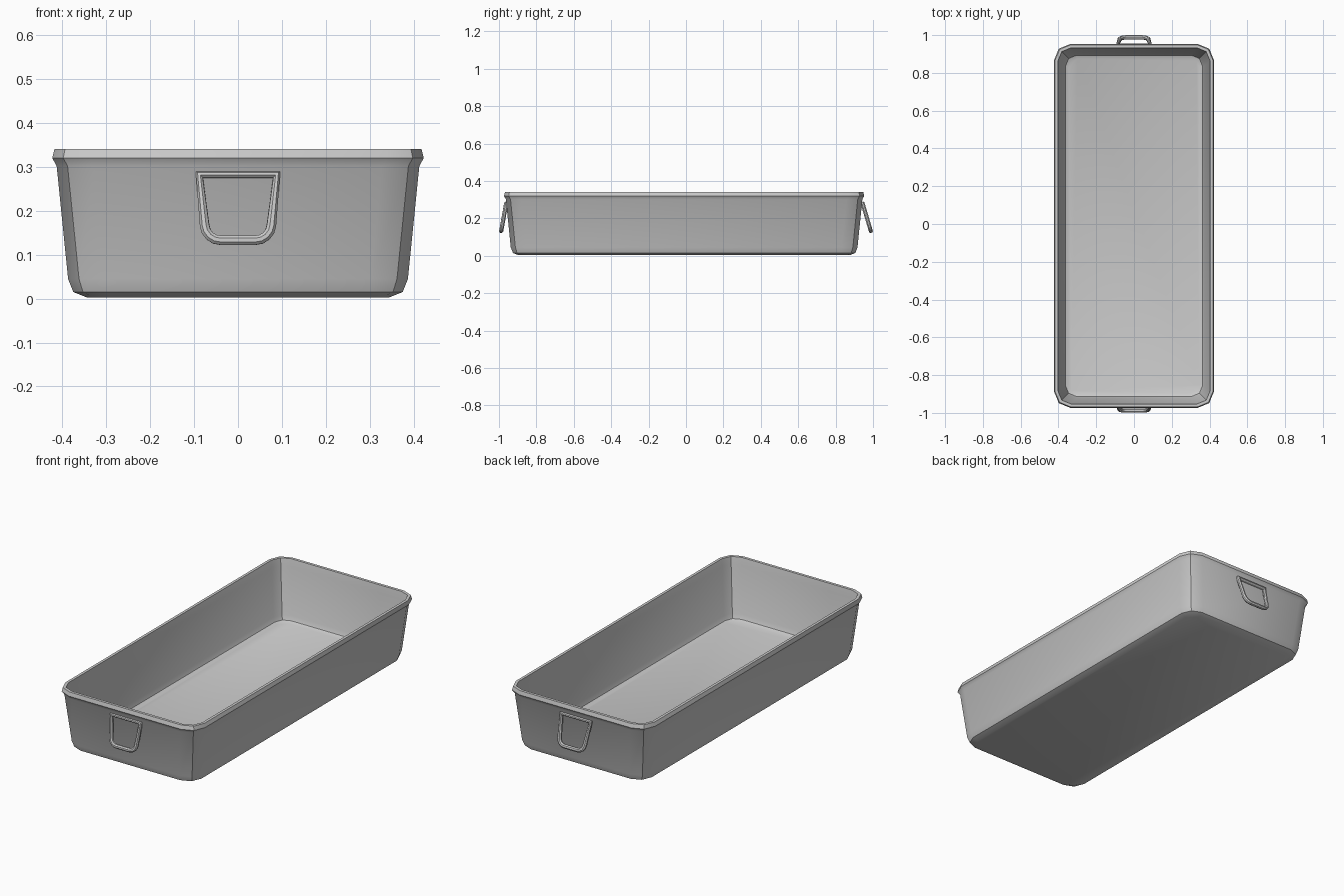
import bpy, bmesh, math

if "Cube" in bpy.data.objects:
    bpy.data.objects.remove(bpy.data.objects["Cube"])

YC = -0.01     # tray is a touch off centre, since the two handles hang differently
EXTRA = 0.54   # half length minus half width


def ring(half, r, z):
    """Rounded rectangle with two-segment corners."""
    pts = []
    hx, hy = half, half + EXTRA
    for i, (sx, sy) in enumerate([(1, 1), (-1, 1), (-1, -1), (1, -1)]):
        for k in range(3):
            a = math.radians(90 * i + 45 * k)
            pts.append((sx * (hx - r) + r * math.cos(a),
                        YC + sy * (hy - r) + r * math.sin(a), z))
    return pts


def smooth(ob):
    bpy.ops.object.select_all(action='DESELECT')
    ob.select_set(True)
    bpy.context.view_layer.objects.active = ob
    bpy.ops.object.shade_smooth_by_angle(angle=math.radians(30))


# Tray body: outside from base to lip, then down the inside to the floor
profile = [
    (0.345, 0.050, 0.003), (0.375, 0.075, 0.015), (0.387, 0.085, 0.045),
    (0.413, 0.085, 0.302), (0.423, 0.085, 0.320), (0.418, 0.082, 0.341),
    (0.403, 0.070, 0.341), (0.397, 0.068, 0.302),
    (0.372, 0.066, 0.050), (0.363, 0.058, 0.026), (0.345, 0.045, 0.018),
]
bm = bmesh.new()
rings = [[bm.verts.new(p) for p in ring(*row)] for row in profile]
for a, b in zip(rings, rings[1:]):
    n = len(a)
    for i in range(n):
        bm.faces.new((a[i], a[(i + 1) % n], b[(i + 1) % n], b[i]))
bm.faces.new(list(reversed(rings[0])))
bm.faces.new(rings[-1])
bmesh.ops.recalc_face_normals(bm, faces=bm.faces)
mesh = bpy.data.meshes.new("tray")
bm.to_mesh(mesh)
bm.free()
tray = bpy.data.objects.new("tray", mesh)
bpy.context.collection.objects.link(tray)
smooth(tray)


# Drop handles: closed tube loops, flat on top with rounded lower corners
def handle(name, y_top, y_bottom):
    z_top, z_low, r = 0.282, 0.133, 0.036
    half = [(0.088, z_top)]
    for k in range(5):
        a = math.radians(5 + 85 * k / 4)
        half.append((0.040 + r * math.cos(a), z_low + r - r * math.sin(a)))
    path = half + [(-x, z) for x, z in reversed(half)]
    curve = bpy.data.curves.new(name, 'CURVE')
    curve.dimensions = '3D'
    curve.bevel_depth = 0.0115
    curve.bevel_resolution = 2
    sp = curve.splines.new('POLY')
    sp.points.add(len(path) - 1)
    for p, (x, z) in zip(sp.points, path):
        t = (z_top - z) / (z_top - z_low)
        p.co = (x, y_top + (y_bottom - y_top) * t, z, 1)
    sp.use_cyclic_u = True
    ob = bpy.data.objects.new(name, curve)
    bpy.context.collection.objects.link(ob)
    bpy.ops.object.select_all(action='DESELECT')
    ob.select_set(True)
    bpy.context.view_layer.objects.active = ob
    bpy.ops.object.convert(target='MESH')
    smooth(bpy.context.object)


handle("front_handle", -0.961, -0.988)
handle("back_handle", 0.944, 0.988)
